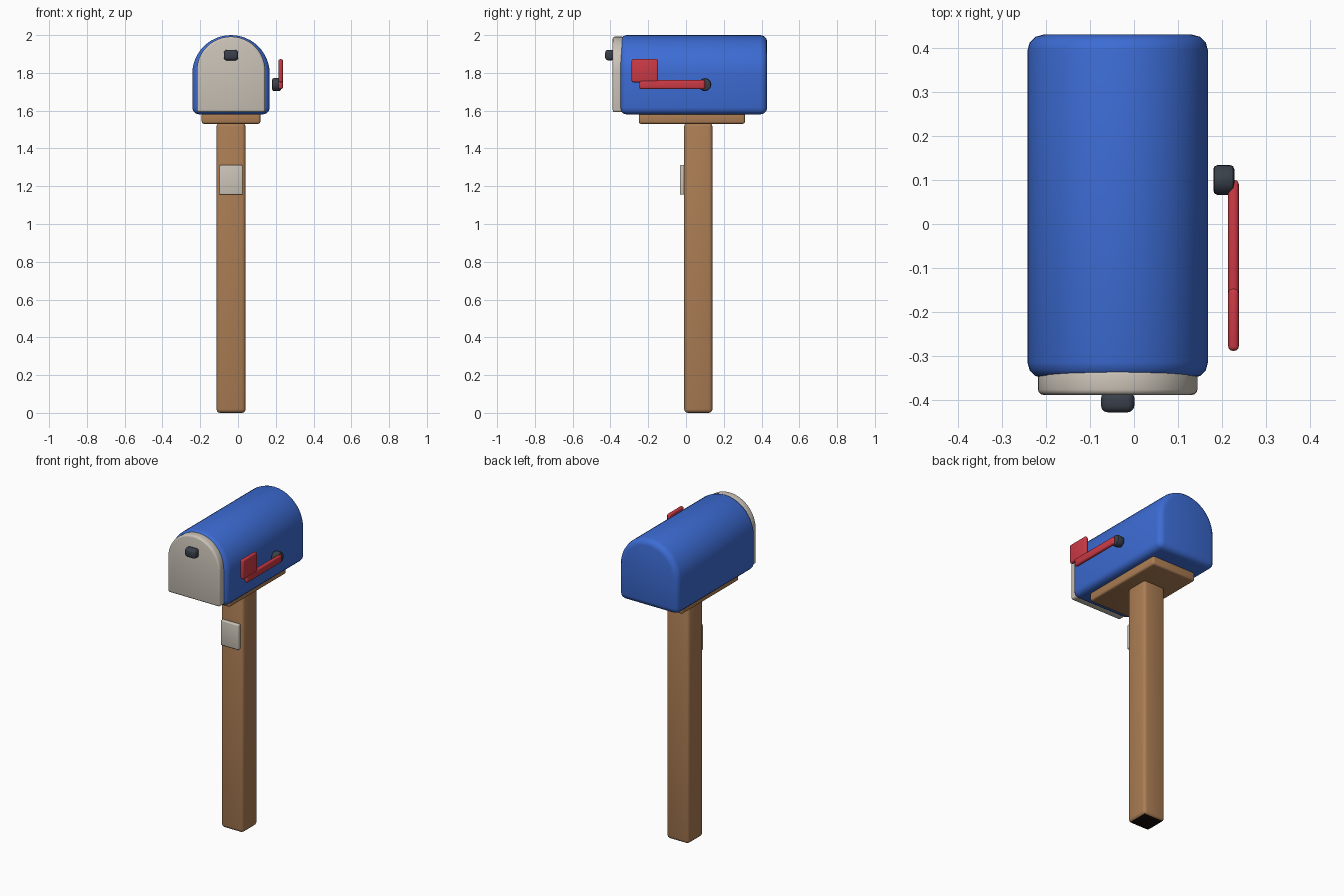
import bpy, bmesh, math
from mathutils import Matrix, Vector

if "Cube" in bpy.data.objects:
    bpy.data.objects.remove(bpy.data.objects["Cube"], do_unlink=True)

CX = -0.037  # centre line of post and box


def material(name, rgb):
    m = bpy.data.materials.new(name)
    m.use_nodes = True
    m.diffuse_color = (*rgb, 1)
    m.node_tree.nodes["Principled BSDF"].inputs["Base Color"].default_value = (*rgb, 1)
    return m


BLUE = material("blue paint", (0.046, 0.15, 0.66))
CREAM = material("cream paint", (0.60, 0.55, 0.48))
WOOD = material("wood", (0.41, 0.205, 0.088))
RED = material("red paint", (0.60, 0.042, 0.06))
DARK = material("dark metal", (0.042, 0.051, 0.069))
BLACK = material("black end", (0.008, 0.004, 0.003))


def finish(name, bm, mat, bevel, segments=3):
    """Turn a bmesh into a bevelled, smooth-shaded object."""
    bmesh.ops.recalc_face_normals(bm, faces=bm.faces)
    mesh = bpy.data.meshes.new(name)
    bm.to_mesh(mesh)
    bm.free()
    mesh.materials.append(mat)
    ob = bpy.data.objects.new(name, mesh)
    bpy.context.collection.objects.link(ob)
    mod = ob.modifiers.new("rounded edges", 'BEVEL')
    mod.width, mod.segments = bevel, segments
    mod.limit_method, mod.angle_limit = 'ANGLE', math.radians(35)
    bpy.ops.object.select_all(action='DESELECT')
    bpy.context.view_layer.objects.active = ob
    ob.select_set(True)
    bpy.ops.object.modifier_apply(modifier=mod.name)
    bpy.ops.object.shade_smooth_by_angle(angle=math.radians(40))
    return ob


def box(name, x, y, z, mat, bevel, segments=3):
    """Box from (low, high) ranges."""
    bm = bmesh.new()
    bmesh.ops.create_cube(bm, size=1)
    for v in bm.verts:
        v.co = Vector([(r[0] + r[1]) / 2 + c * (r[1] - r[0]) for c, r in zip(v.co, (x, y, z))])
    return finish(name, bm, mat, bevel, segments)


def arched(name, half, y, z, mat, bevel, steps=24):
    """Round-topped outline extruded along y."""
    bm = bmesh.new()
    spring = z[1] - half
    outline = [(half, z[0])]
    for i in range(steps + 1):
        a = math.pi * i / steps
        outline.append((half * math.cos(a), spring + half * math.sin(a)))
    outline.append((-half, z[0]))
    face = bm.faces.new([bm.verts.new((CX + px, y[0], pz)) for px, pz in outline])
    ext = bmesh.ops.extrude_face_region(bm, geom=[face])
    bmesh.ops.translate(bm, vec=(0, y[1] - y[0], 0),
                        verts=[g for g in ext["geom"] if isinstance(g, bmesh.types.BMVert)])
    return finish(name, bm, mat, bevel)


def around(half):
    return (CX - half, CX + half)


# Post with a dark end face
post = box("post", around(0.077), (-0.01, 0.14), (0, 1.535), WOOD, 0.02)
post.data.materials.append(BLACK)
for p in post.data.polygons:
    if p.center.z < 0.01 and p.normal.z < -0.8:
        p.material_index = 1

# Support board and plate on the post
box("support_board", around(0.155), (-0.25, 0.312), (1.53, 1.59), WOOD, 0.012)
box("number_plate", around(0.062), (-0.033, -0.008), (1.155, 1.312), CREAM, 0.006)

# Box body, door and door handle
arched("box_body", 0.205, (-0.35, 0.43), (1.58, 2.0), BLUE, 0.036)
arched("door", 0.181, (-0.388, -0.33), (1.592, 1.992), CREAM, 0.012)
box("door_handle", around(0.038), (-0.428, -0.38), (1.866, 1.922), DARK, 0.016)

# Signal flag on its pivot
bm = bmesh.new()
bmesh.ops.create_cone(bm, cap_ends=True, segments=20, radius1=0.034, radius2=0.034, depth=0.048,
                      matrix=Matrix.Translation((0.204, 0.1, 1.738)) @ Matrix.Rotation(math.pi / 2, 4, 'Y'))
finish("flag_pivot", bm, DARK, 0.01, 2)
box("flag_arm", (0.214, 0.238), (-0.247, 0.1), (1.714, 1.762), RED, 0.01)
box("flag", (0.214, 0.238), (-0.288, -0.147), (1.75, 1.873), RED, 0.01)
